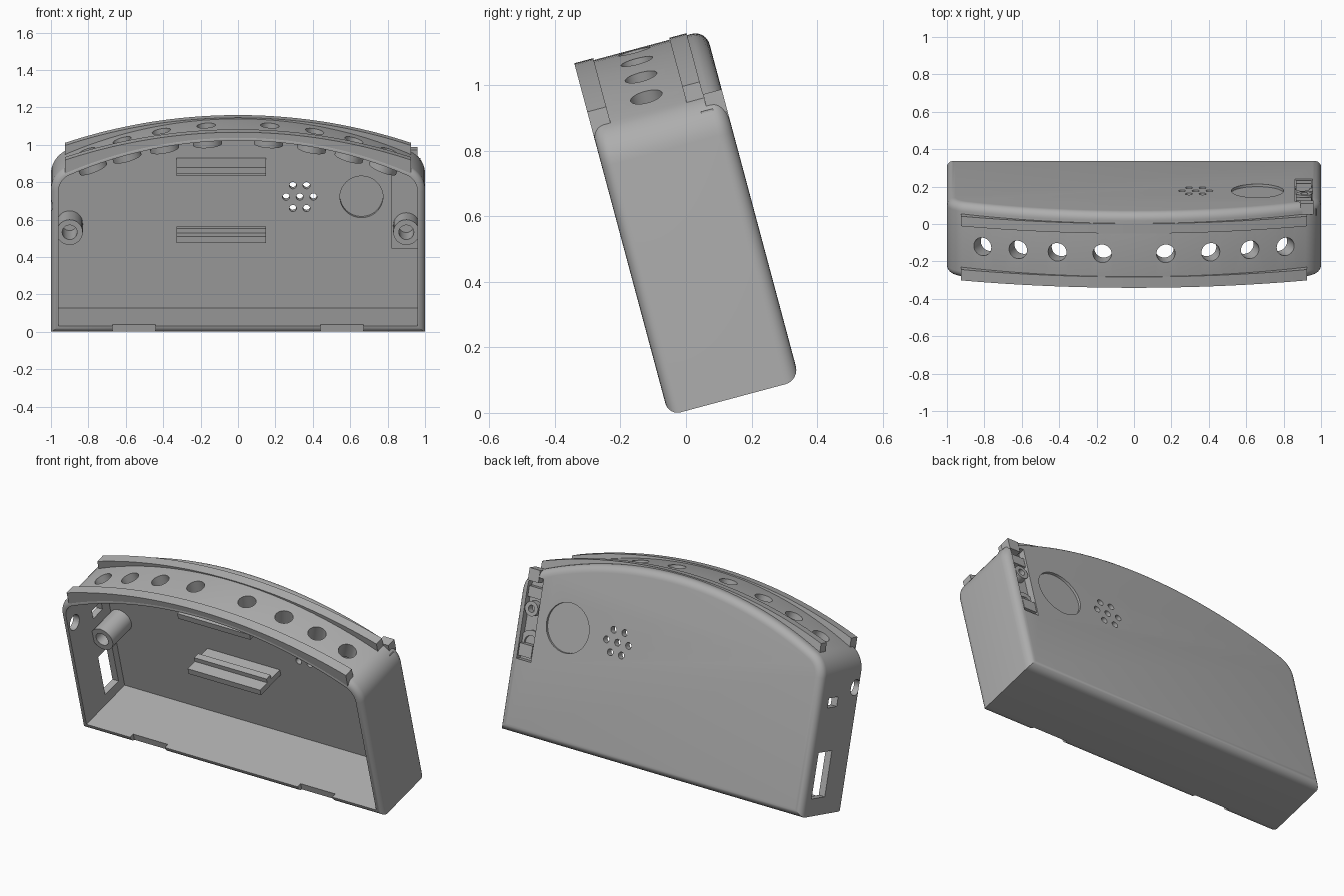
import bpy, bmesh
from math import sin, cos, pi, radians, sqrt, asin, atan2
from mathutils import Matrix, Vector

cube = bpy.data.objects.get("Cube")
if cube:
    bpy.data.objects.remove(cube, do_unlink=True)

grey = bpy.data.materials.new("plain grey")
grey.use_nodes = True
COL = (0.42, 0.42, 0.42, 1)
grey.diffuse_color = COL
grey.node_tree.nodes["Principled BSDF"].inputs["Base Color"].default_value = COL

# The case is modelled upright as (x, depth, height), then leaned back
LEAN = Matrix.Translation((0, -0.053, -0.008)) @ Matrix.Rotation(radians(15), 4, 'X')
DEPTH, WALL, TOP, SHOULDER = 0.414, 0.04, 1.107, 0.785
ARCH_R, CORNER_R = 2.263, 0.14
ARCH_C = TOP - ARCH_R


def finish(bm, name, smooth=True):
    bmesh.ops.recalc_face_normals(bm, faces=bm.faces)
    bm.transform(LEAN)
    me = bpy.data.meshes.new(name)
    bm.to_mesh(me)
    bm.free()
    me.materials.append(grey)
    ob = bpy.data.objects.new(name, me)
    bpy.context.collection.objects.link(ob)
    if smooth:
        shade(ob)
    return ob


def shade(ob):
    bpy.ops.object.select_all(action='DESELECT')
    ob.select_set(True)
    bpy.context.view_layer.objects.active = ob
    bpy.ops.object.shade_smooth_by_angle(angle=radians(30))


def add_box(bm, x0, x1, d0, d1, h0, h1):
    m = Matrix.Translation(((x0 + x1) / 2, (d0 + d1) / 2, (h0 + h1) / 2))
    bmesh.ops.create_cube(bm, size=1, matrix=m @ Matrix.Diagonal((x1 - x0, d1 - d0, h1 - h0, 1)))


def add_cone(bm, frame, r1, r2, z0, z1, seg=32):
    bmesh.ops.create_cone(bm, cap_ends=True, segments=seg, radius1=r1, radius2=r2, depth=z1 - z0,
                          matrix=frame @ Matrix.Translation((0, 0, (z0 + z1) / 2)))


def box(name, *size):
    bm = bmesh.new()
    add_box(bm, *size)
    return finish(bm, name, False)


def loft(bm, rings, cap=True):
    loops = [[bm.verts.new(p) for p in ring] for ring in rings]
    pairs = list(zip(loops, loops[1:])) + ([] if cap else [(loops[-1], loops[0])])
    for a, b in pairs:
        for i in range(len(a)):
            j = (i + 1) % len(a)
            bm.faces.new((a[i], a[j], b[j], b[i]))
    if cap:
        bm.faces.new(loops[0])
        bm.faces.new(loops[-1])


def tube(name, frame, outer, inner, z0, z1, seg=32):
    bm = bmesh.new()
    rings = []
    for r, z in ((outer, z0), (outer, z1), (inner, z1), (inner, z0)):
        rings.append([frame @ Vector((r * cos(2 * pi * i / seg), r * sin(2 * pi * i / seg), z))
                      for i in range(seg)])
    loft(bm, rings, cap=False)
    return finish(bm, name)


def outline(inset, d):
    """Flat-bottomed outline with an arched top, shrunk by inset."""
    turn = atan2(SHOULDER - ARCH_C, 1 - CORNER_R)
    r, big = CORNER_R - inset, ARCH_R - inset
    half = [(1 - inset, inset)]
    half += [(1 - CORNER_R + r * cos(turn * i / 8), SHOULDER + r * sin(turn * i / 8)) for i in range(9)]
    half += [(big * cos(a), ARCH_C + big * sin(a))
             for a in (turn + (pi / 2 - turn) * i / 16 for i in range(1, 17))]
    pts = half + [(-x, h) for x, h in reversed(half[:-1])]
    return [Vector((x, d, h)) for x, h in pts]


def surface(x):
    """Height of the outer skin above x."""
    x = abs(x)
    if x > 0.895:
        return SHOULDER + sqrt(CORNER_R ** 2 - (x - 1 + CORNER_R) ** 2)
    return ARCH_C + sqrt(ARCH_R ** 2 - x * x)


# Shell: inner cavity, front rim with rounded lip, outer skin, rounded back
bm = bmesh.new()
rings = [outline(WALL, DEPTH - WALL), outline(WALL, 0)]
lip, back = 0.038, 0.045
quarter = [i * pi / 12 for i in range(7)]
rings += [outline(lip * (1 - sin(a)), lip * (1 - cos(a))) for a in quarter]
rings += [outline(back * (1 - cos(a)), DEPTH - back * (1 - sin(a))) for a in quarter]
loft(bm, rings)
shell = finish(bm, "case_shell", False)

# Openings
bm = bmesh.new()
into_back = Matrix.Rotation(-pi / 2, 4, 'X')          # local z runs along depth


def back_frame(x, h, d=0.0):
    return Matrix.Translation((x, d, h)) @ into_back


def light_frame(x):
    return Matrix.Translation((x, 0.186, surface(x))) @ Matrix.Rotation(asin(x / ARCH_R), 4, 'Y')


LIGHTS = [-0.81, -0.62, -0.41, -0.17, 0.17, 0.41, 0.62, 0.81]
for x in LIGHTS:
    add_cone(bm, light_frame(x), 0.05, 0.05, -0.08, 0.05)
add_cone(bm, back_frame(0.66, 0.655), 0.115, 0.115, 0.33, 0.40, 48)
add_cone(bm, back_frame(0.66, 0.655), 0.14, 0.14, 0.40, 0.45, 48)
add_cone(bm, back_frame(0.33, 0.655), 0.019, 0.019, 0.33, 0.45, 16)
for i in range(6):
    a = i * pi / 3
    add_cone(bm, back_frame(0.33 + 0.073 * cos(a), 0.655 + 0.073 * sin(a)), 0.019, 0.019, 0.33, 0.45, 16)
# side ports
add_box(bm, -1.1, -0.9, 0.20, 0.33, 0.10, 0.36)
add_box(bm, -1.1, -0.9, 0.22, 0.31, 0.61, 0.665)
add_cone(bm, Matrix.Translation((-1, 0.06, 0.7)) @ Matrix.Rotation(pi / 2, 4, 'Y'), 0.045, 0.045, -0.1, 0.1)
# notches in the bottom lip
for s in (-1, 1):
    add_box(bm, s * 0.555 - 0.115, s * 0.555 + 0.115, -0.1, 0.03, -0.1, 0.1)
# channel in the back corner
add_box(bm, 0.86, 0.955, 0.365, 0.5, 0.41, 0.88)
cutter = finish(bm, "opening_cutter", False)
cutter.hide_render = True
mod = shell.modifiers.new("openings", 'BOOLEAN')
mod.operation, mod.solver, mod.object = 'DIFFERENCE', 'EXACT', cutter
bpy.context.view_layer.objects.active = shell
bpy.ops.object.modifier_apply(modifier=mod.name)
bpy.data.objects.remove(cutter, do_unlink=True)
shade(shell)

# Light sockets hanging from the ceiling
for i, x in enumerate(LIGHTS):
    tube(f"light_socket_{i + 1}", light_frame(x), 0.078, 0.05, -0.105, -0.02)

# Two rails along the arch, standing proud towards their ends
RAIL_R = 2.86
for name, d0, d1 in (("front_rail", 0.0, 0.06), ("back_rail", 0.30, 0.355)):
    bm = bmesh.new()
    rings = []
    for i in range(41):
        x = -0.925 + 1.85 * i / 40
        top = 1.113 - RAIL_R + sqrt(RAIL_R ** 2 - x * x)
        low = surface(x) - 0.025
        rings.append([(x, d0, low), (x, d1, low), (x, d1, top), (x, d0, top)])
    loft(bm, rings)
    finish(bm, name)

# Screw posts
for name, x in (("right_screw_post", -0.9), ("left_screw_post", 0.9)):
    tube(name, back_frame(x, 0.508), 0.07, 0.04, 0.19, 0.385)

# Ledges with ridges on the inside of the back
for name, low, ridge in (("lower", 0.453, 0.488), ("upper", 0.835, 0.81)):
    box(name + "_ledge", -0.33, 0.15, 0.18, 0.39, low, low + 0.035)
    box(name + "_ledge_ridge", -0.33, 0.15, 0.25, 0.29, ridge - 0.005, ridge + 0.026)

# Lining, pads and end cap of the corner channel
box("channel_lining", 0.82, 0.975, 0.335, 0.372, 0.38, 0.87)
box("channel_lower_pad", 0.865, 0.95, 0.36, 0.412, 0.43, 0.50)
tube("channel_boss", back_frame(0.91, 0.70), 0.042, 0.02, 0.36, 0.412, 24)
box("channel_upper_pad", 0.865, 0.95, 0.36, 0.405, 0.76, 0.82)
box("channel_end_cap", 0.89, 0.96, 0.355, 0.414, 0.85, 0.92)
